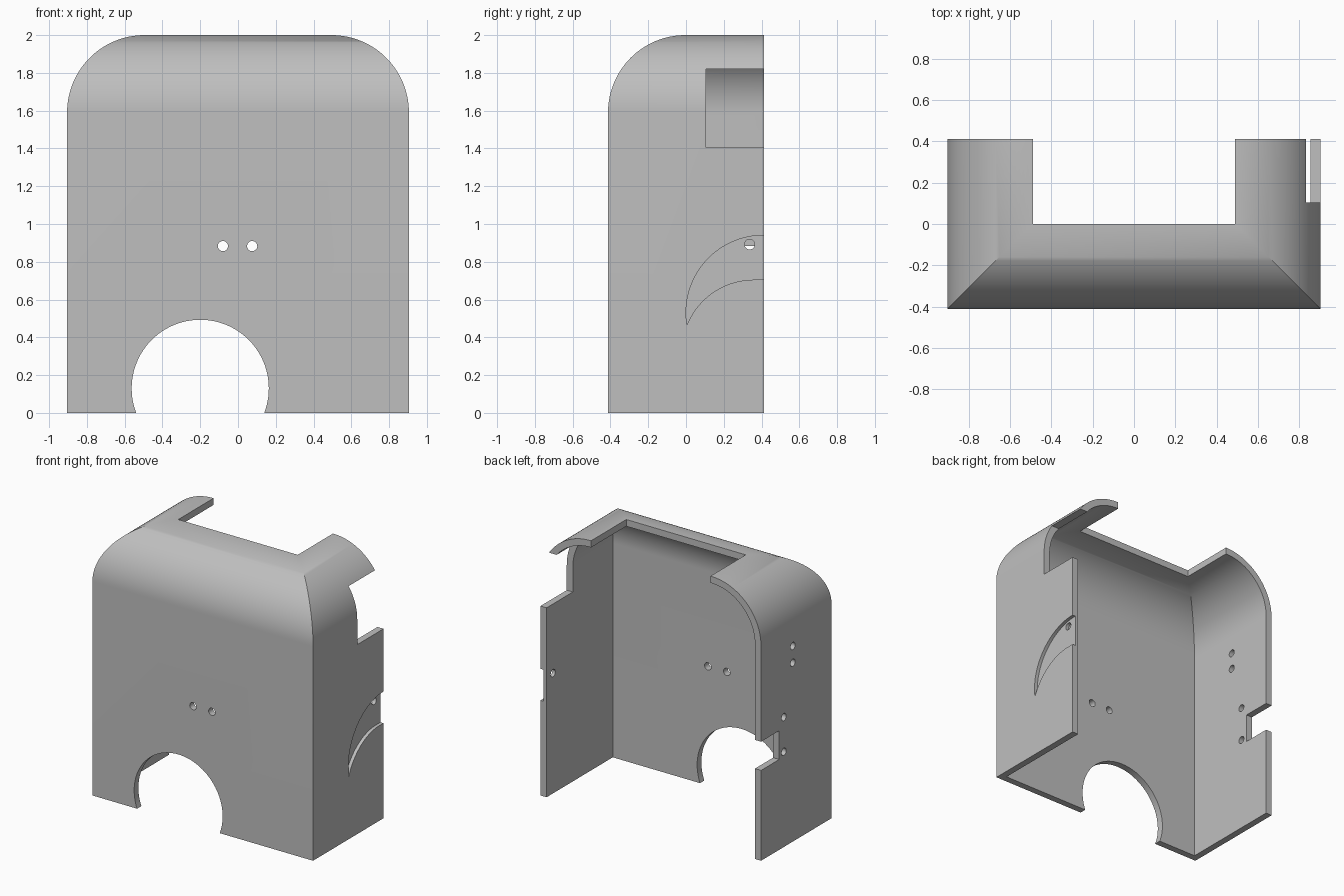
import bpy, bmesh, math
from mathutils import Vector

if "Cube" in bpy.data.objects:
    bpy.data.objects.remove(bpy.data.objects["Cube"], do_unlink=True)

HALF_X, HALF_Y, TOP, RADIUS, WALL = 0.905, 0.413, 2.0, 0.41, 0.05


def arc(cx, cy, r, start, end, n=32):
    """Points on a circle between two angles in degrees."""
    angles = [math.radians(start + (end - start) * i / n) for i in range(n + 1)]
    return [(cx + r * math.cos(a), cy + r * math.sin(a)) for a in angles]


def prism(name, profile, axis, low, high):
    """Extrude a profile along x (profile is y,z) or along y (profile is x,z)."""
    bm = bmesh.new()
    place = (lambda u, v: (low, u, v)) if axis == "x" else (lambda u, v: (u, low, v))
    face = bm.faces.new([bm.verts.new(place(u, v)) for u, v in profile])
    moved = bmesh.ops.extrude_face_region(bm, geom=[face])["geom"]
    step = Vector((high - low, 0, 0) if axis == "x" else (0, high - low, 0))
    bmesh.ops.translate(bm, vec=step, verts=[g for g in moved if isinstance(g, bmesh.types.BMVert)])
    bmesh.ops.recalc_face_normals(bm, faces=bm.faces)
    mesh = bpy.data.meshes.new(name)
    bm.to_mesh(mesh)
    bm.free()
    obj = bpy.data.objects.new(name, mesh)
    bpy.context.collection.objects.link(obj)
    return obj


def rect(u0, u1, v0, v1):
    return [(u0, v0), (u1, v0), (u1, v1), (u0, v1)]


def hole(u, v, r=0.027):
    return arc(u, v, r, 0, 360)[:-1]


def combine(target, tool, operation):
    """Apply a boolean and discard the tool."""
    tool.hide_render = True
    mod = target.modifiers.new("cut", "BOOLEAN")
    mod.operation, mod.solver, mod.object = operation, "EXACT", tool
    bpy.context.view_layer.update()
    graph = bpy.context.evaluated_depsgraph_get()
    mesh = bpy.data.meshes.new_from_object(target.evaluated_get(graph))
    target.modifiers.clear()
    target.data = mesh
    bpy.data.objects.remove(tool, do_unlink=True)


def rounded_block(name, inset, back, bottom):
    """Block with rounded top edges on the front and both sides."""
    x, y, z, r = HALF_X - inset, HALF_Y - inset, TOP - inset, RADIUS - inset
    front = [(-x, bottom), (x, bottom)]
    front += arc(x - r, z - r, r, 0, 90) + arc(r - x, z - r, r, 90, 180)
    side = [(back, bottom), (back, z)] + arc(r - y, z - r, r, 90, 180) + [(-y, bottom)]
    block = prism(name, front, "y", -1, back)
    combine(block, prism("side_form", side, "x", -2, 2), "INTERSECT")
    return block


# Hollow shell, open at the back and bottom
cover = rounded_block("cover_shell", 0, HALF_Y, 0)
combine(cover, rounded_block("cavity", WALL, 1, -0.5), "DIFFERENCE")

# Crescent outline: outer arc up to the rear edge, inner arc back to the tip
crescent = arc(0.41, 0.53, 0.41, 190, 90) + [(0.6, 0.94), (0.6, 0.705)]
crescent += arc(0.36, 0.3225, 0.3825, 90, 158)

# Openings: profile, extrusion axis, extent
openings = [
    (rect(-0.49, 0.49, 1.8, 2.2), "y", 0, 1),             # top opening
    (arc(-0.2, 0.13, 0.363, 0, 360, 96)[:-1], "y", -1, 0),  # front arch
    (rect(0.105, 1, 1.405, 1.82), "x", 0.6, 2),           # left wall window
    (crescent, "x", HALF_X - 0.025, 2),                   # crescent recess
    (hole(0.337, 0.892), "x", 0.5, 2),                    # recess hole
    (rect(0.2, 1, 0.67, 0.883), "x", -2, -0.5),           # right wall notch
]
openings += [(hole(x, 0.883), "y", -1, 0) for x in (-0.08, 0.075)]
openings += [(hole(y, z), "x", -2, -0.5)
             for y, z in ((0.145, 0.706), (0.145, 0.963), (0.04, 1.326), (0.04, 1.45))]
for profile, axis, low, high in openings:
    combine(cover, prism("cutter", profile, axis, low, high), "DIFFERENCE")

# Grey finish
grey = bpy.data.materials.new("plain_grey")
grey.use_nodes = True
colour = (0.52, 0.52, 0.52, 1)
grey.diffuse_color = colour
grey.node_tree.nodes["Principled BSDF"].inputs["Base Color"].default_value = colour
cover.data.materials.clear()
cover.data.materials.append(grey)
for poly in cover.data.polygons:
    poly.material_index = 0

bpy.ops.object.select_all(action="DESELECT")
cover.select_set(True)
bpy.context.view_layer.objects.active = cover
bpy.ops.object.shade_smooth_by_angle(angle=math.radians(30))
